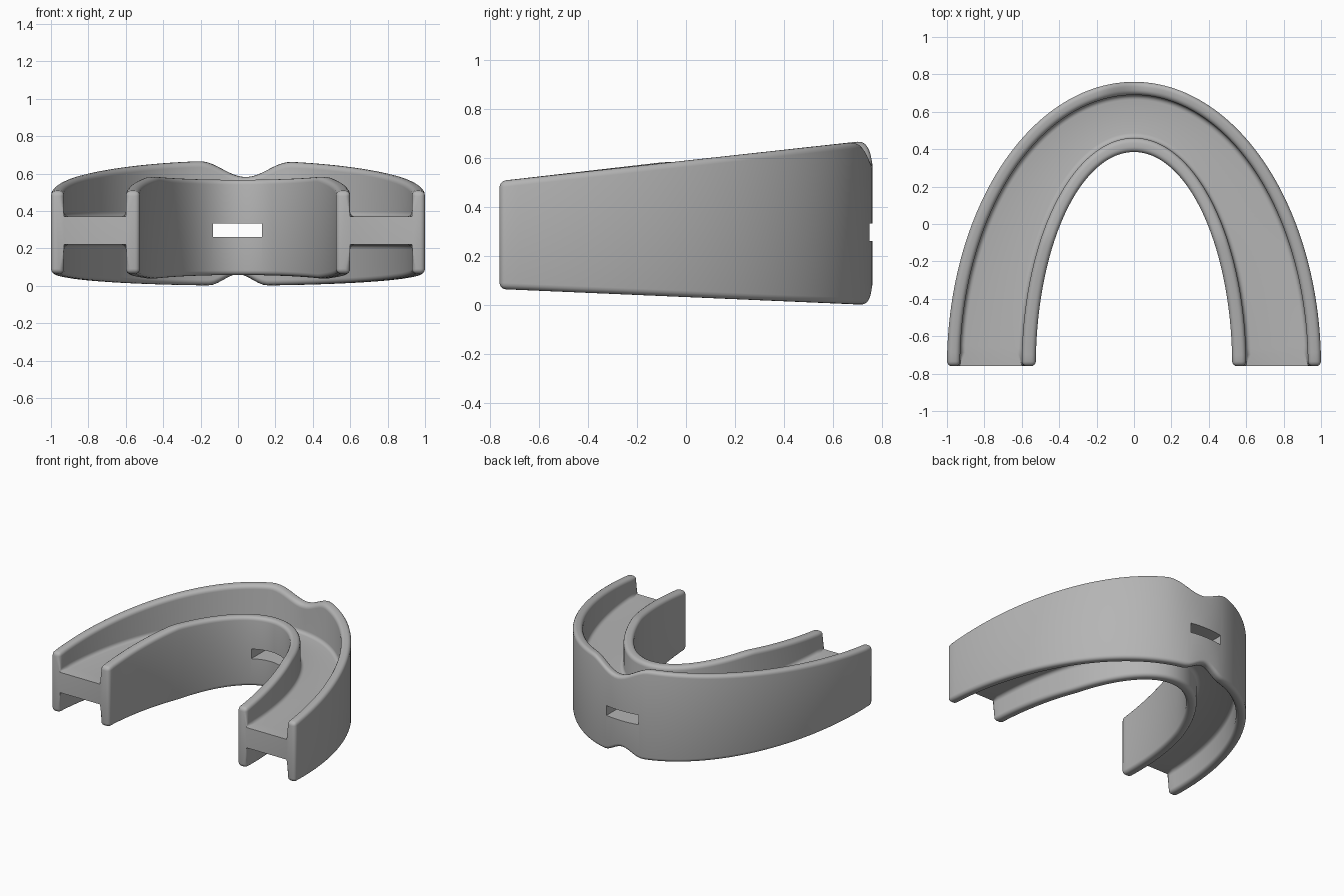
import bpy
import bmesh
import math

if "Cube" in bpy.data.objects:
    bpy.data.objects.remove(bpy.data.objects["Cube"])

BACK = -0.76                 # y of the two open ends
WEB_LOW, WEB_HIGH = 0.22, 0.37
STATIONS = 110

gray = bpy.data.materials.new("soft_gray")
gray.use_nodes = True
gray.diffuse_color = (0.46, 0.46, 0.46, 1)
gray.node_tree.nodes["Principled BSDF"].inputs["Base Color"].default_value = gray.diffuse_color


def dip(x, centre, half_width):
    """Smooth bump, 1 at the centre and 0 at the edges."""
    u = (x - centre) / half_width
    return 0.5 + 0.5 * math.cos(math.pi * u) if abs(u) < 1 else 0


def outer_rim(x, y):
    run = y - BACK
    low = 0.065 - 0.043 * run
    high = 0.505 + 0.11 * run
    if y > 0:
        low += 0.06 * dip(x, 0, 0.16)
        high -= 0.088 * dip(x, 0.04, 0.25)
    return low, high


def inner_rim(x, y):
    run, past = min(y, -0.08) - BACK, max(y + 0.08, 0)
    return 0.065 - 0.04 * run + 0.04 * past, 0.505 + 0.115 * run - 0.035 * past


def section(t):
    """H-shaped outline of the arch at one angle along it."""
    def at(a, b):
        return a * math.cos(t), BACK + b * math.sin(t)
    p, q, r, s = at(0.525, 1.145), at(0.6, 1.22), at(0.93, 1.45), at(1.0, 1.52)
    (pl, ph), (ql, qh) = inner_rim(*p), inner_rim(*q)
    (rl, rh), (sl, sh) = outer_rim(*r), outer_rim(*s)
    return [(*p, pl), (*q, ql), (*q, WEB_LOW), (*r, WEB_LOW), (*r, rl), (*s, sl),
            (*s, sh), (*r, rh), (*r, WEB_HIGH), (*q, WEB_HIGH), (*q, qh), (*p, ph)]


# Arch: H section swept along nested half ellipses
angles = [0] + [0.05 + (math.pi - 0.1) * i / STATIONS for i in range(STATIONS + 1)] + [math.pi]
bm = bmesh.new()
rings = [[bm.verts.new(c) for c in section(t)] for t in angles]
count = len(rings[0])
for a, b in zip(rings, rings[1:]):
    for i in range(count):
        j = (i + 1) % count
        bm.faces.new((a[i], a[j], b[j], b[i]))
bm.faces.new(rings[0])
bm.faces.new(rings[-1])
bmesh.ops.recalc_face_normals(bm, faces=bm.faces)

# Round every lengthwise edge and the wall ends, keep the web ends crisp
weight = bm.edges.layers.float.new("bevel_weight_edge")
ends = (set(rings[0]), set(rings[-1]))
for ring_a, ring_b in zip(rings, rings[1:]):
    for a, b in zip(ring_a, ring_b):
        bm.edges.get((a, b))[weight] = 1
for ring in (rings[0], rings[-1]):
    for i in range(count):
        if i not in (2, 8):
            bm.edges.get((ring[i], ring[(i + 1) % count]))[weight] = 1
mesh = bpy.data.meshes.new("arch_tray")
bm.to_mesh(mesh)
bm.free()
mesh.materials.append(gray)
tray = bpy.data.objects.new("arch_tray", mesh)
bpy.context.collection.objects.link(tray)

# Breathing slot through the middle of the arch
bpy.ops.mesh.primitive_cube_add(size=1, location=(-0.003, 0.6, 0.296))
cutter = bpy.context.object
cutter.name = "slot_cutter"
cutter.scale = (0.262, 0.8, 0.072)
cutter.hide_render = True
cutter.data.materials.append(gray)

bevel = tray.modifiers.new("rounding", "BEVEL")
bevel.limit_method = "WEIGHT"
bevel.width = 0.026
bevel.segments = 4
bevel.use_clamp_overlap = False
cut = tray.modifiers.new("slot", "BOOLEAN")
cut.operation = "DIFFERENCE"
cut.solver = "EXACT"
cut.object = cutter

bpy.ops.object.select_all(action="DESELECT")
tray.select_set(True)
bpy.context.view_layer.objects.active = tray
for name in ("rounding", "slot"):
    bpy.ops.object.modifier_apply(modifier=name)
bpy.data.objects.remove(cutter)
bpy.ops.object.shade_smooth_by_angle(angle=math.radians(35))
